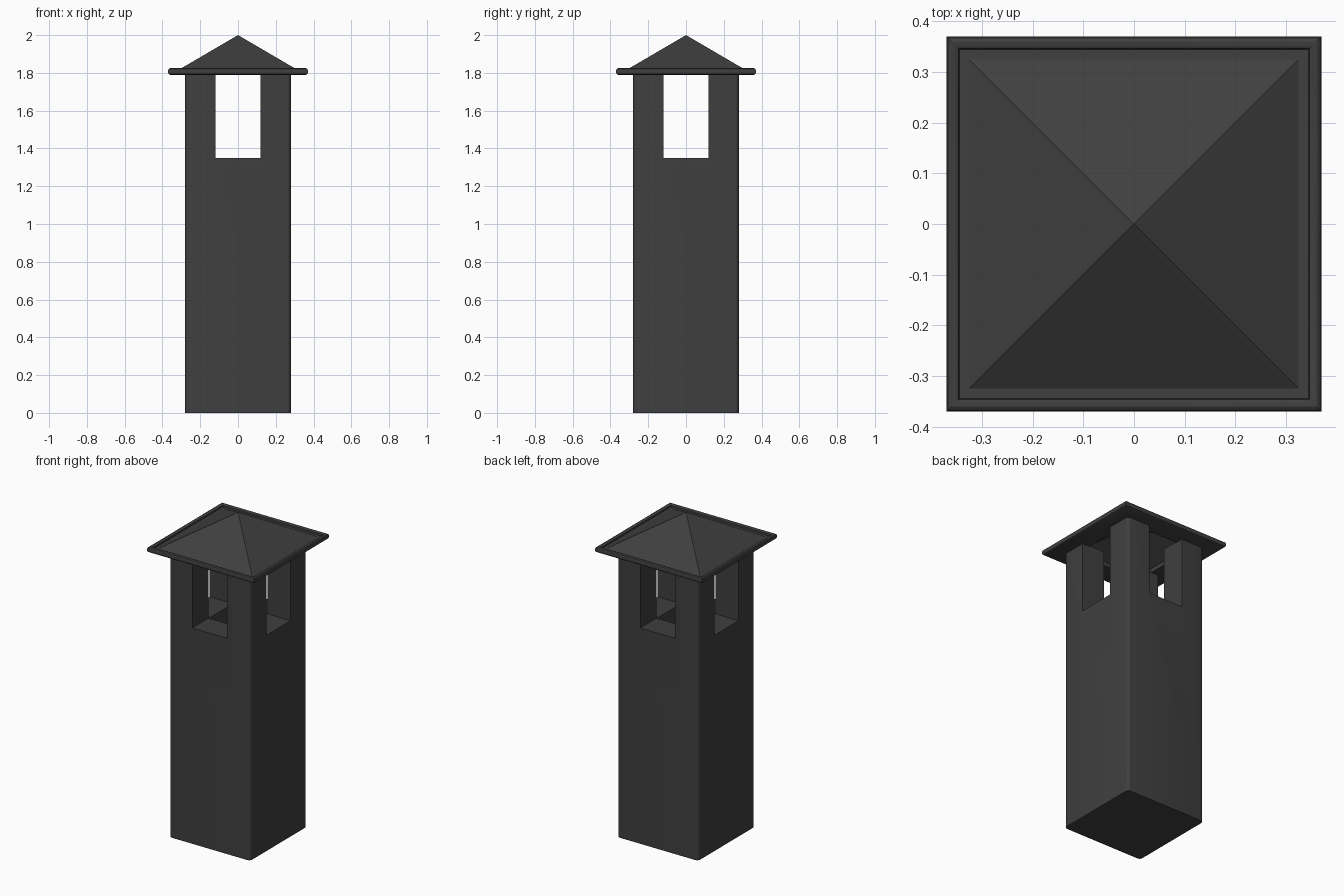
import bpy
import bmesh
import math

if "Cube" in bpy.data.objects:
    bpy.data.objects.remove(bpy.data.objects["Cube"], do_unlink=True)

# Single dark metal colour
metal = bpy.data.materials.new("charcoal metal")
colour = (0.05, 0.05, 0.05, 1)
metal.diffuse_color = colour
metal.use_nodes = True
shader = next(n for n in metal.node_tree.nodes if n.type == "BSDF_PRINCIPLED")
shader.inputs["Base Color"].default_value = colour


def finish(name, bm):
    bmesh.ops.recalc_face_normals(bm, faces=bm.faces)
    mesh = bpy.data.meshes.new(name)
    bm.to_mesh(mesh)
    bm.free()
    mesh.materials.append(metal)
    obj = bpy.data.objects.new(name, mesh)
    bpy.context.collection.objects.link(obj)
    return obj


def box(name, hx, hy, z0, z1, radius=0):
    """Box with optionally rounded upright edges."""
    bm = bmesh.new()
    bmesh.ops.create_cube(bm, size=2)
    for v in bm.verts:
        v.co = (v.co.x * hx, v.co.y * hy, z1 if v.co.z > 0 else z0)
    if radius:
        upright = [e for e in bm.edges if abs(e.verts[0].co.z - e.verts[1].co.z) > 0.01]
        bmesh.ops.bevel(bm, geom=upright, offset=radius, segments=4,
                        profile=0.5, affect="EDGES")
    return finish(name, bm)


def smooth(obj, angle):
    bpy.ops.object.select_all(action="DESELECT")
    obj.select_set(True)
    bpy.context.view_layer.objects.active = obj
    bpy.ops.object.shade_smooth_by_angle(angle=math.radians(angle))


# Shaft: rounded column with openings on all sides and a central flue
SILL, EAVE = 1.35, 1.79
GAP = 0.12
shaft = box("chimney_shaft", 0.28, 0.28, 0, EAVE + 0.005, 0.02)
cutters = [box("opening_cutter_x", 1, GAP, SILL, 2),
           box("opening_cutter_y", GAP, 1, SILL, 2),
           box("flue_cutter", GAP - 0.001, GAP - 0.001, 0.1, SILL + 0.1)]
bpy.context.view_layer.objects.active = shaft
for cutter in cutters:
    cutter.hide_render = True
    mod = shaft.modifiers.new("cut", "BOOLEAN")
    mod.operation = "DIFFERENCE"
    mod.solver = "EXACT"
    mod.object = cutter
    bpy.ops.object.modifier_apply(modifier=mod.name)
for cutter in cutters:
    bpy.data.objects.remove(cutter, do_unlink=True)
smooth(shaft, 30)

# Cap: square rings (half width, height) from inner peak, round the rim, to outer peak
rings = [(0.23, 1.815), (0.23, EAVE), (0.36, EAVE), (0.367, 1.794), (0.37, 1.802),
         (0.37, 1.813), (0.367, 1.821), (0.36, 1.825), (0.352, 1.824),
         (0.346, 1.819), (0.344, 1.81), (0.325, 1.81)]
bm = bmesh.new()
loops = [[bm.verts.new((sx * r, sy * r, z))
          for sx, sy in ((-1, -1), (1, -1), (1, 1), (-1, 1))] for r, z in rings]
inner_peak = bm.verts.new((0, 0, 1.95))
outer_peak = bm.verts.new((0, 0, 2))
for i in range(4):
    j = (i + 1) % 4
    for a, b in zip(loops, loops[1:]):
        bm.faces.new((a[i], a[j], b[j], b[i]))
    bm.faces.new((loops[0][j], loops[0][i], inner_peak))
    bm.faces.new((loops[-1][i], loops[-1][j], outer_peak))
cap = finish("chimney_cap", bm)
smooth(cap, 35)
# Keep the roof slopes flat
for face in cap.data.polygons:
    if len(face.vertices) == 3:
        face.use_smooth = False
